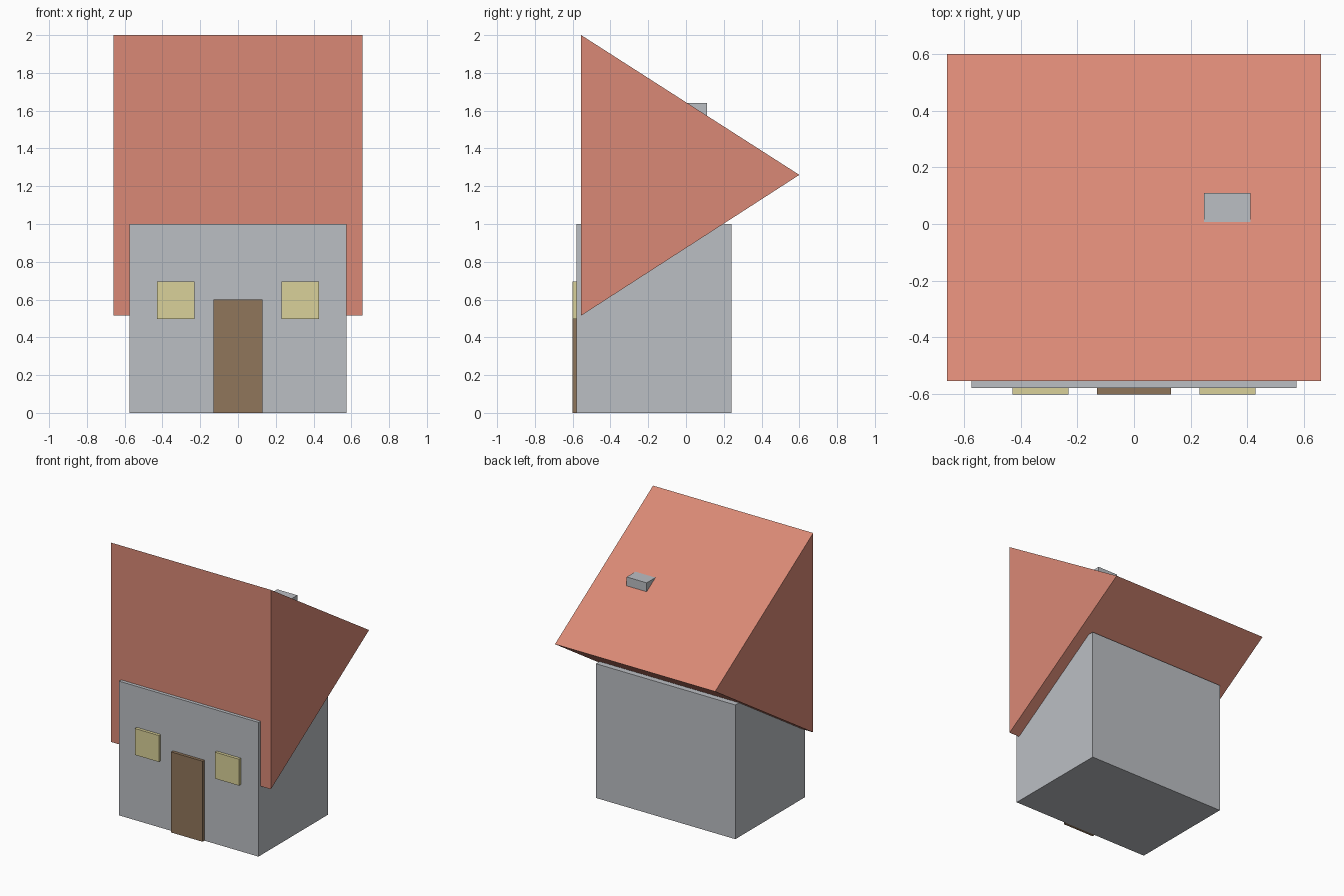
import bpy

if "Cube" in bpy.data.objects:
    bpy.data.objects.remove(bpy.data.objects["Cube"])


def material(name, rgb):
    m = bpy.data.materials.new(name)
    m.diffuse_color = (*rgb, 1.0)
    m.use_nodes = True
    m.node_tree.nodes["Principled BSDF"].inputs["Base Color"].default_value = m.diffuse_color
    return m


STONE = material("stone_grey", (0.50, 0.52, 0.55))
TILE = material("roof_red", (0.70, 0.25, 0.18))
WOOD = material("door_brown", (0.28, 0.18, 0.105))
GLASS = material("window_yellow", (0.70, 0.64, 0.32))


def extrude_x(name, profile, x0, x1, mat):
    """Solid made by extruding a (y, z) profile, counter-clockwise seen from +x."""
    n = len(profile)
    verts = [(x, y, z) for x in (x0, x1) for y, z in profile]
    faces = [tuple(reversed(range(n))), tuple(range(n, 2 * n))]
    faces += [(i, (i + 1) % n, n + (i + 1) % n, n + i) for i in range(n)]
    mesh = bpy.data.meshes.new(name)
    mesh.from_pydata(verts, [], faces)
    mesh.materials.append(mat)
    obj = bpy.data.objects.new(name, mesh)
    bpy.context.collection.objects.link(obj)
    return obj


def box(name, x, y, z, mat):
    profile = [(y[0], z[0]), (y[1], z[0]), (y[1], z[1]), (y[0], z[1])]
    return extrude_x(name, profile, x[0], x[1], mat)


# House body
box("walls", (-0.575, 0.575), (-0.58, 0.24), (0, 1.0), STONE)

# Triangular roof with its flat side facing the front
extrude_x("roof", [(-0.555, 0.515), (0.60, 1.26), (-0.555, 2.0)], -0.66, 0.66, TILE)

# Chimney poking through the back slope
box("chimney", (0.247, 0.412), (-0.055, 0.11), (1.24, 1.64), STONE)

# Door and the pair of windows on the front wall
box("door", (-0.13, 0.13), (-0.602, -0.57), (0, 0.60), WOOD)
for side, cx in (("left", -0.33), ("right", 0.33)):
    box(f"window_{side}", (cx - 0.099, cx + 0.099), (-0.602, -0.57), (0.498, 0.695), GLASS)
